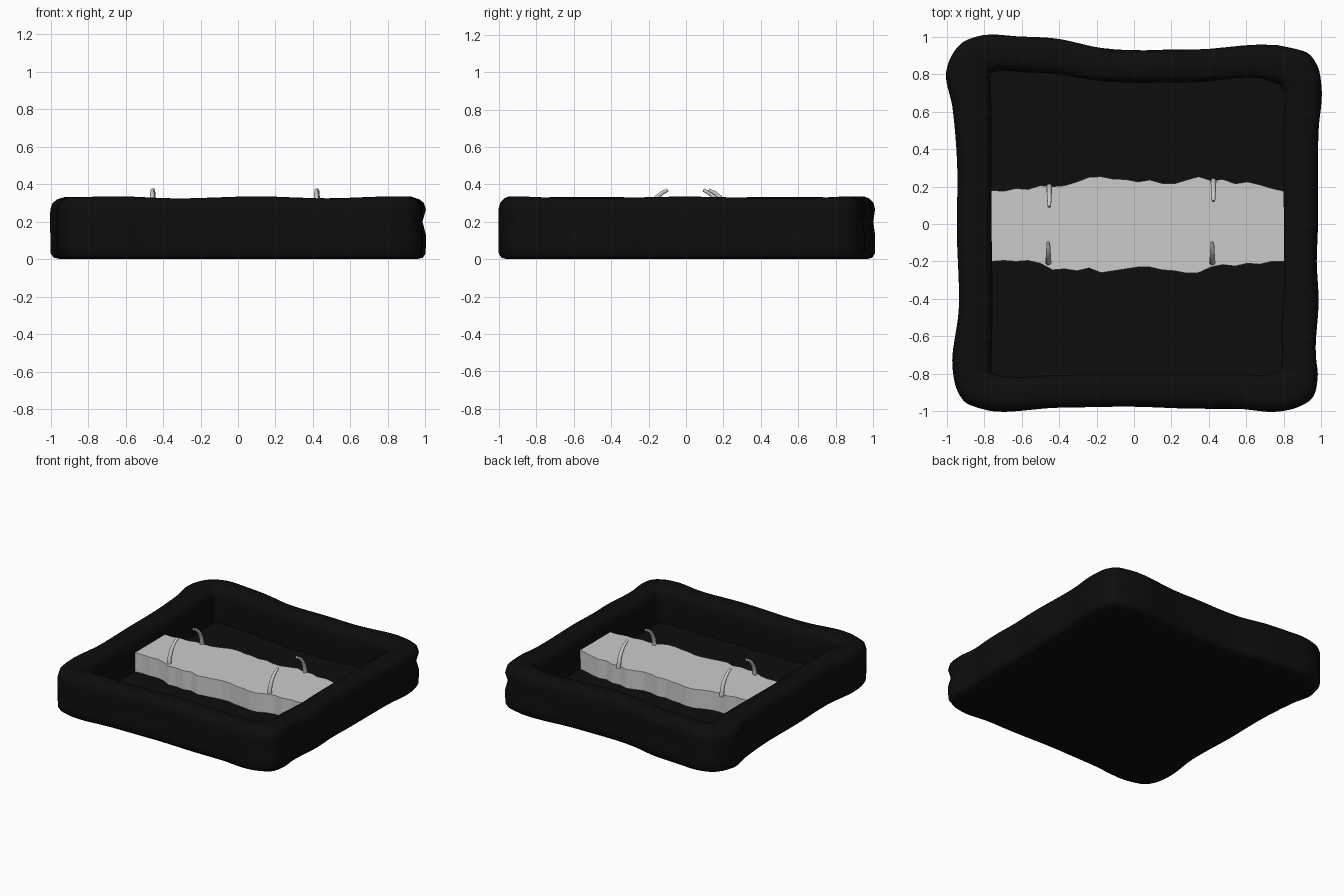
import bpy, bmesh, math
from mathutils import Vector, geometry

if "Cube" in bpy.data.objects:
    bpy.data.objects.remove(bpy.data.objects["Cube"])

# Tray outline control points: outer x, y and matching inner x, y
OUTLINE = [
    (-.83, -.98, -.73, -.805), (-.4, -.98, -.4, -.805), (0, -.975, 0, -.80),
    (.3, -.985, .3, -.80), (.55, -.985, .55, -.80), (.78, -1, .75, -.795),
    (.88, -.975, .775, -.785), (.95, -.93, .785, -.77), (.98, -.82, .79, -.73),
    (.97, -.7, .785, -.6), (.985, -.4, .80, -.35), (.975, -.2, .80, -.2),
    (.98, 0, .80, 0), (.985, .5, .795, .45), (1, .74, .80, .66),
    (.98, .84, .795, .715), (.93, .91, .78, .74), (.86, .935, .75, .755),
    (.3, .93, .3, .755), (-.18, .94, -.2, .765), (-.42, .99, -.42, .80),
    (-.6, 1, -.58, .81), (-.84, 1, -.73, .815), (-.92, .965, -.755, .81),
    (-.97, .9, -.765, .79), (-1, .81, -.765, .74), (-.97, .63, -.76, .6),
    (-.945, .35, -.76, .35), (-.945, -.05, -.76, 0), (-.935, -.45, -.755, -.45),
    (-.965, -.78, -.76, -.75), (-.945, -.88, -.76, -.785), (-.9, -.95, -.75, -.80)]

# Wall section: blend from outer (0) to inner (1) outline, height, waviness
SECTION = [(.25, 0, 0), (.08, .008, 0), (.01, .03, 0), (0, .07, 0), (0, .13, 0),
           (.04, .20, .05), (0, .265, 0), (.05, .30, 0), (.16, .32, 0),
           (.3, .33, 0), (.55, .33, 0), (.8, .324, 0), (.94, .305, 0),
           (1, .265, 0), (.98, .20, .02), (1, .14, 0), (1, .065, 0)]

SLAB_TOP, FLOOR = .213, .065


def smooth_loop(pts, steps=6):
    """Closed smooth curve through unevenly spaced points."""
    n = len(pts)
    tang = []
    for i in range(n):
        a, b = pts[i] - pts[i - 1], pts[(i + 1) % n] - pts[i]
        tang.append((a / a.length * b.length + b / b.length * a.length)
                    / (a.length + b.length))
    out = []
    for i in range(n):
        p, q = pts[i], pts[(i + 1) % n]
        d = (q - p).length / 3
        out += geometry.interpolate_bezier(
            p, p + tang[i] * d, q - tang[(i + 1) % n] * d, q, steps + 1)[:-1]
    return out


def finish(name, bm, angle):
    bmesh.ops.recalc_face_normals(bm, faces=bm.faces)
    mesh = bpy.data.meshes.new(name)
    bm.to_mesh(mesh)
    bm.free()
    ob = bpy.data.objects.new(name, mesh)
    bpy.context.collection.objects.link(ob)
    bpy.ops.object.select_all(action='DESELECT')
    ob.select_set(True)
    bpy.context.view_layer.objects.active = ob
    if angle:
        bpy.ops.object.shade_smooth_by_angle(angle=math.radians(angle))
    return ob


def loft(bm, rings):
    """Skin closed rings and cap both ends."""
    rows = [[bm.verts.new(p) for p in r] for r in rings]
    n = len(rows[0])
    for a, b in zip(rows, rows[1:]):
        for i in range(n):
            j = (i + 1) % n
            bm.faces.new((a[i], a[j], b[j], b[i]))
    bm.faces.new(rows[0][::-1])
    bm.faces.new(rows[-1])


# Black tray with soft uneven walls
outer = smooth_loop([Vector((p[0], p[1], 0)) for p in OUTLINE])
inner = smooth_loop([Vector((p[2], p[3], 0)) for p in OUTLINE])
rings = []
for blend, z, wave in SECTION:
    ring = []
    for o, i in zip(outer, inner):
        p = o.lerp(i, blend + wave * math.sin(5 * o.x + 4 * o.y))
        lift = max(0, z - .25) / .08 * .006
        p.z = z + lift * math.sin(8 * o.x + .8) * math.cos(6 * o.y)
        ring.append(p)
    rings.append(ring)
bm = bmesh.new()
loft(bm, rings)
tray = finish("tray", bm, 50)
black = bpy.data.materials.new("black")
black.diffuse_color = (.004, .004, .004, 1)
black.use_nodes = True
black.node_tree.nodes["Principled BSDF"].inputs["Base Color"].default_value = black.diffuse_color
tray.data.materials.append(black)

# Grey slab with ragged long edges
back = [.18, .175, .19, .185, .205, .20, .205, .225, .25, .253, .24, .238, .225,
        .235, .217, .215, .235, .253, .232, .238, .215, .225, .21, .19, .175]
front = [.20, .195, .20, .195, .21, .245, .24, .25, .235, .26, .25, .24, .23,
         .23, .245, .25, .262, .26, .23, .217, .225, .21, .215, .20, .20]
xs = [-.76 + 1.56 * k / (len(back) - 1) for k in range(len(back))]
edge = [(x, -y) for x, y in zip(xs, front)] + [(x, y) for x, y in zip(xs, back)][::-1]
bm = bmesh.new()
loft(bm, [[(x, y, z) for x, y in edge] for z in (FLOOR, SLAB_TOP)])
finish("slab", bm, 0)

# Four tapered hooks curling in over the slab
HOOK = [(.205, .195, .016), (.203, .225, .016), (.195, .262, .015),
        (.178, .30, .014), (.155, .332, .0125), (.128, .354, .011),
        (.097, .370, .009)]


def hook(name, x, side, shift=0):
    rings = []
    for k, (y, z, r) in enumerate(HOOK):
        a, b = HOOK[max(k - 1, 0)], HOOK[min(k + 1, len(HOOK) - 1)]
        t = Vector((0, b[0] - a[0], b[1] - a[1])).normalized()
        across = Vector((0, -t.z, t.y))
        ring = []
        for s in range(10):
            ang = math.tau * s / 10
            p = Vector((x, y, z)) + r * (Vector((math.cos(ang), 0, 0)) + across * math.sin(ang))
            ring.append((p.x, side * p.y + shift, p.z))
        rings.append(ring)
    bm = bmesh.new()
    loft(bm, rings)
    finish(name, bm, 50)


hook("front_left_hook", -.457, -1)
hook("front_right_hook", .418, -1)
hook("back_left_hook", -.452, 1, -.005)
hook("back_right_hook", .424, 1, .025)
